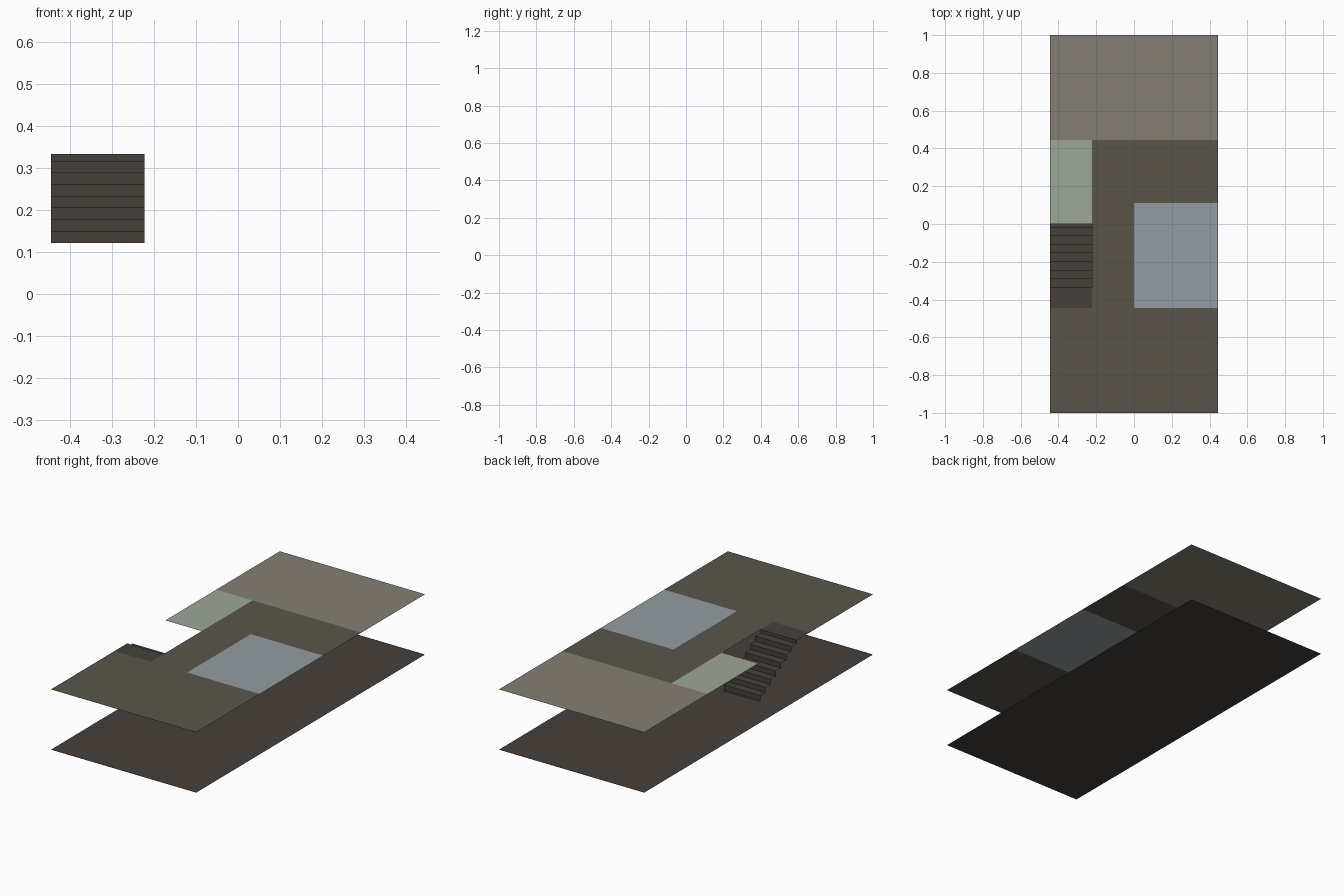
import bpy, bmesh

if "Cube" in bpy.data.objects:
    bpy.data.objects.remove(bpy.data.objects["Cube"])

N = 1 / 9            # plan module
W, TOP = 4 * N, 3 * N  # half width, upper floor level


def material(name, rgb):
    m = bpy.data.materials.new(name)
    m.diffuse_color = (*[(c / 255) ** 2.2 for c in rgb], 1)
    m.use_nodes = True
    m.node_tree.nodes["Principled BSDF"].inputs["Base Color"].default_value = m.diffuse_color
    return m


def sheet(name, quads, mat):
    """Thin surface made of a list of four-corner faces."""
    bm = bmesh.new()
    for q in quads:
        bm.faces.new([bm.verts.new(p) for p in q])
    bmesh.ops.remove_doubles(bm, verts=bm.verts, dist=1e-5)
    me = bpy.data.meshes.new(name)
    bm.to_mesh(me)
    bm.free()
    me.materials.append(mat)
    ob = bpy.data.objects.new(name, me)
    bpy.context.collection.objects.link(ob)
    return ob


def flat(x0, x1, y0, y1, z):
    return [(x0, y0, z), (x1, y0, z), (x1, y1, z), (x0, y1, z)]


dark = material("dark_floor", (72, 66, 60))
olive = material("olive_floor", (90, 86, 76))
beige = material("beige_floor", (132, 126, 115))
green = material("green_floor", (156, 166, 153))
blue = material("blue_floor", (147, 156, 160))

# Lower storey
sheet("lower_floor", [flat(-W, W, -1, 1, 0)], dark)

# Upper storey: main floor wraps around the stairwell and the blue room
sheet("main_floor", [
    flat(-W, -2 * N, -1, -4 * N, TOP),
    flat(-2 * N, 0, -1, -4 * N, TOP),
    flat(0, W, -1, -4 * N, TOP),
    flat(-2 * N, 0, -4 * N, N, TOP),
    flat(-2 * N, 0, N, 4 * N, TOP),
    flat(0, W, N, 4 * N, TOP)], olive)
sheet("back_room_floor", [flat(-W, W, 4 * N, 1, TOP)], beige)
sheet("side_room_floor", [flat(-W, -2 * N, 0, 4 * N, TOP)], green)
sheet("blue_room_floor", [flat(0, W, -4 * N, N, TOP)], blue)
sheet("stair_landing", [flat(-W, -2 * N, -4 * N, -3 * N, TOP)], dark)

# Open-sided flight descending from the landing towards the back
RUN, RISE, COUNT = 0.0455, 0.0277, 8
quads, y, z = [], -3 * N, TOP
for i in range(COUNT):
    low = 0.315 - RISE * i
    quads.append([(-2 * N, y, low), (-W, y, low), (-W, y, z), (-2 * N, y, z)])
    nxt = min(y + RUN, 0)
    quads.append(flat(-W, -2 * N, y, nxt, low))
    y, z = nxt, low
sheet("stair_flight", quads, dark)
